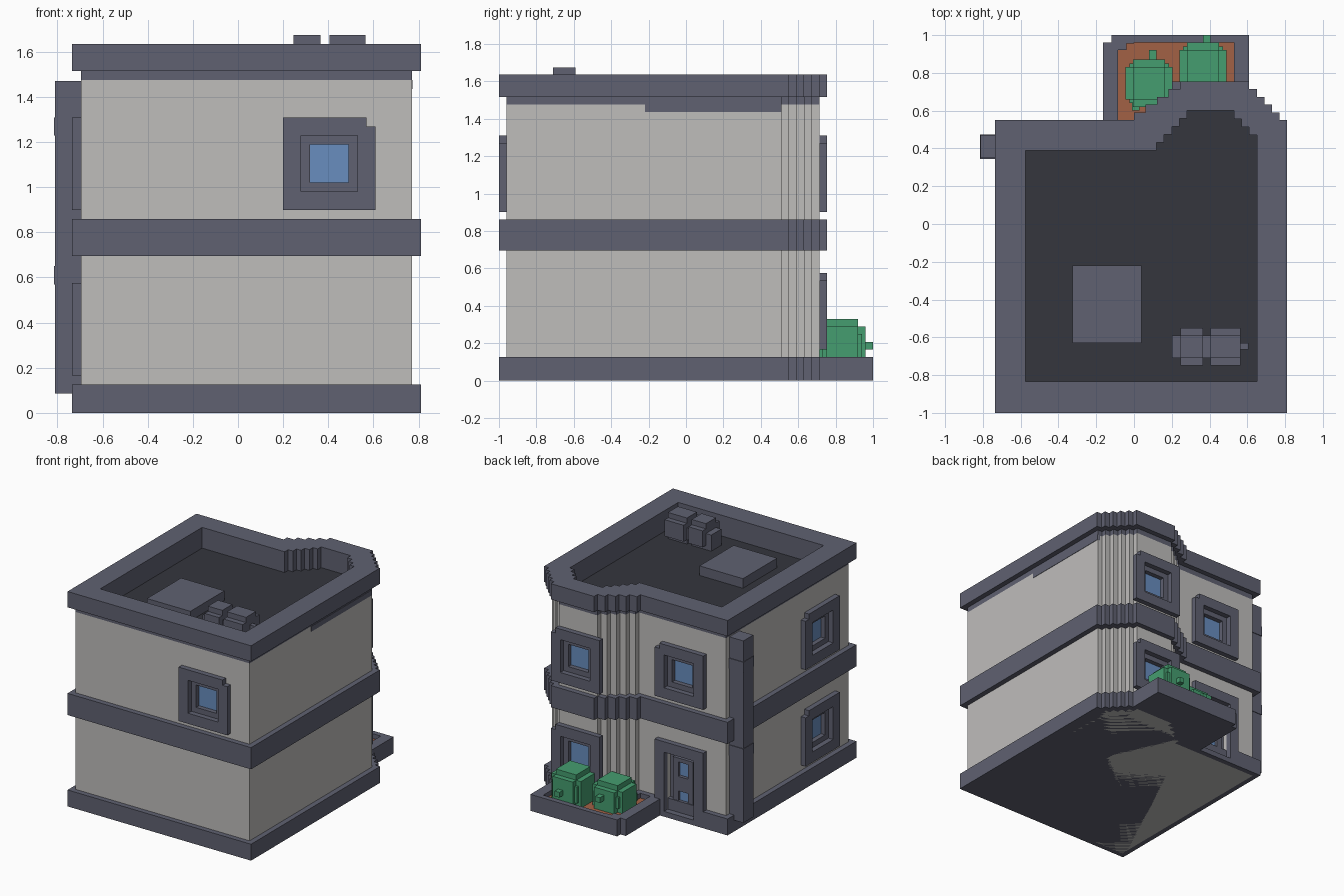
import bpy, bmesh

if "Cube" in bpy.data.objects:
    bpy.data.objects.remove(bpy.data.objects["Cube"])


def material(name, rgb):
    m = bpy.data.materials.new(name)
    m.diffuse_color = (*rgb, 1)
    m.use_nodes = True
    m.node_tree.nodes["Principled BSDF"].inputs["Base Color"].default_value = m.diffuse_color
    return m


WALL = material("plaster", (0.52, 0.51, 0.50))
TRIM = material("trim", (0.115, 0.12, 0.165))
ROOF = material("roof", (0.035, 0.037, 0.047))
GLASS = material("glass", (0.14, 0.27, 0.52))
LEAF = material("leaf", (0.06, 0.34, 0.16))
SOIL = material("soil", (0.36, 0.12, 0.06))


def finish(name, bm, mat):
    bmesh.ops.recalc_face_normals(bm, faces=bm.faces)
    me = bpy.data.meshes.new(name)
    bm.to_mesh(me)
    bm.free()
    ob = bpy.data.objects.new(name, me)
    bpy.context.collection.objects.link(ob)
    if mat:
        me.materials.append(mat)
    return ob


def boxes(name, items, mat=None):
    """One object from boxes given as (x0, x1, y0, y1, z0, z1)."""
    bm = bmesh.new()
    for b in items:
        vs = bmesh.ops.create_cube(bm, size=1)["verts"]
        for v in vs:
            for i in range(3):
                lo, hi = sorted(b[2 * i:2 * i + 2])
                v.co[i] = lo if v.co[i] < 0 else hi
    return finish(name, bm, mat)


def prism(name, pts, z0, z1, mat=None):
    bm = bmesh.new()
    f = bm.faces.new([bm.verts.new((x, y, z0)) for x, y in pts])
    up = bmesh.ops.extrude_face_region(bm, geom=[f])["geom"]
    for v in up:
        if isinstance(v, bmesh.types.BMVert):
            v.co.z = z1
    return finish(name, bm, mat)


def cut(ob, cutter):
    """Subtract the cutter and bake the result."""
    mod = ob.modifiers.new("cut", "BOOLEAN")
    mod.operation, mod.object, mod.solver = "DIFFERENCE", cutter, "EXACT"
    cutter.hide_render = True
    dg = bpy.context.evaluated_depsgraph_get()
    me = bpy.data.meshes.new_from_object(ob.evaluated_get(dg))
    ob.modifiers.clear()
    ob.data = me
    bpy.data.objects.remove(cutter)


def footprint(x0, x1, y0, y1, xa, xb, xc, top, right, n_up, n_down):
    """Plan outline with a stepped bay at the back right corner."""
    pts = [(x0, y0), (x0, y1)]
    y = y1
    for i in range(n_up):
        x = xa + i * (xb - xa) / (n_up - 1)
        pts.append((x, y))
        y += (top - y1) / n_up
        pts.append((x, y))
    for i in range(n_down):
        x = xc + i * (x1 - xc) / n_down
        pts.append((x, y))
        y -= (top - right) / n_down
        pts.append((x, y))
    return pts + [(x1, y), (x1, y0)]


OUTER = footprint(-0.735, 0.81, -1, 0.55, 0.0, 0.245, 0.61, 0.755, 0.55, 5, 5)
BODY = footprint(-0.695, 0.77, -0.96, 0.51, 0.04, 0.245, 0.57, 0.715, 0.51, 5, 5)
INNER = footprint(-0.575, 0.65, -0.835, 0.39, 0.12, 0.28, 0.53, 0.6, 0.47, 5, 3)

# Walls, bands and parapet
walls = prism("walls", BODY, 0, 1.475, WALL)
base = prism("base_band", OUTER, 0, 0.125, TRIM)
cut(base, boxes("door_gap", [(-0.53, -0.12, 0.505, 0.7, -0.1, 0.3)]))
prism("middle_band", OUTER, 0.695, 0.86, TRIM)
for name, pts, z0, z1 in (("cornice", BODY, 1.475, 1.515), ("parapet", OUTER, 1.515, 1.635)):
    ring = prism(name, pts, z0, z1, TRIM)
    cut(ring, prism("inner_cutter", INNER, 1.3, 1.8))
prism("roof_floor", INNER, 1.46, 1.477, ROOF)
boxes("side_trim_strip", [(0.75, 0.773, -0.22, 0.51, 1.435, 1.475)], TRIM)

# Wall faces: (along, outward depth, height) to world boxes
FACES = {
    "front": lambda u0, u1, d0, d1: (u0, u1, -0.96 - d0, -0.96 - d1),
    "back": lambda u0, u1, d0, d1: (u0, u1, 0.51 + d0, 0.51 + d1),
    "bay": lambda u0, u1, d0, d1: (u0, u1, 0.715 + d0, 0.715 + d1),
    "left": lambda u0, u1, d0, d1: (-0.695 - d0, -0.695 - d1, u0, u1),
}


def window(label, face, u, z):
    f = FACES[face]

    def bar(a0, a1, b0, b1, d0, d1):
        return (*f(u + a0, u + a1, d0, d1), z + b0, z + b1)
    cut(walls, boxes("hole", [bar(0.08, 0.33, 0.08, 0.33, -0.045, 0.1)]))
    boxes(label + "_frame", [
        bar(0, 0.41, 0, 0.08, 0, 0.04), bar(0, 0.08, 0.08, 0.33, 0, 0.04),
        bar(0.33, 0.41, 0.08, 0.37, 0, 0.04), bar(0, 0.37, 0.33, 0.41, 0, 0.04)], TRIM)
    boxes(label + "_sash", [
        bar(0.08, 0.33, 0.08, 0.12, -0.045, 0), bar(0.08, 0.33, 0.29, 0.33, -0.045, 0),
        bar(0.08, 0.12, 0.12, 0.29, -0.045, 0), bar(0.29, 0.33, 0.12, 0.29, -0.045, 0)], TRIM)
    boxes(label + "_glass", [bar(0.12, 0.29, 0.12, 0.29, -0.045, -0.035)], GLASS)


window("front_window", "front", 0.2, 0.9)
window("back_window", "back", -0.53, 0.9)
for level, z in (("upper", 0.9), ("lower", 0.165)):
    window(level + "_bay_window", "bay", 0.2, z)
    window(level + "_side_window", "left", -0.80, z)

# Door with two small panes
cut(walls, boxes("hole", [(-0.45, -0.2, 0.465, 0.6, 0.04, 0.49)]))
boxes("door_frame", [(-0.53, -0.45, 0.505, 0.55, 0, 0.57), (-0.2, -0.12, 0.505, 0.55, 0, 0.57),
                     (-0.45, -0.2, 0.505, 0.55, 0.49, 0.57), (-0.45, -0.2, 0.505, 0.55, 0, 0.04)], TRIM)
boxes("door_leaf", [(-0.41, -0.24, 0.465, 0.5, z0, z1) for z0, z1 in
                    ((0.04, 0.1), (0.2, 0.31), (0.42, 0.45))] +
      [(x, x + 0.045, 0.465, 0.5, 0.04, 0.45) for x in (-0.41, -0.285)], TRIM)
boxes("door_back", [(-0.45, -0.2, 0.465, 0.475, 0.04, 0.49)], TRIM)
boxes("door_glass", [(-0.365, -0.285, 0.465, 0.482, z, z + 0.105) for z in (0.1, 0.315)], GLASS)

# Drain pipe on the left side
boxes("drain_pipe", [(-0.775, -0.69, 0.35, 0.47, 0.085, 1.47), (-0.812, -0.775, 0.35, 0.47, 0.085, 1.47)], TRIM)
boxes("pipe_clamps", [(-0.815, -0.695, 0.345, 0.475, z, z + 0.08) for z in (0.57, 1.23)], TRIM)

# Planter: floor and rim with a clipped corner
boxes("planter", [
    (-0.12, 0.61, 0.55, 0.96, 0, 0.07), (-0.165, -0.085, 0.54, 0.96, 0, 0.125),
    (0.53, 0.61, 0.6, 1, 0, 0.125), (-0.12, 0.61, 0.96, 1, 0, 0.125),
    (-0.12, -0.04, 0.92, 0.98, 0, 0.125), (-0.04, 0.0, 0.955, 1, 0, 0.125)], TRIM)
boxes("soil", [(-0.085, 0.53, 0.54, 0.96, 0.06, 0.088)], SOIL)


def bush(name, x, y, h, bumps):
    boxes(name, [(x - 0.125, x + 0.125, y - 0.085, y + 0.085, 0.08, h - 0.04),
                 (x - 0.085, x + 0.085, y - 0.125, y + 0.125, 0.08, h - 0.04),
                 (x - 0.105, x + 0.105, y - 0.105, y + 0.105, 0.125, h - 0.08),
                 (x - 0.085, x + 0.085, y - 0.085, y + 0.085, 0.2, h)] + bumps, LEAF)


bush("left_bush", 0.08, 0.745, 0.29, [(0.08, 0.12, 0.85, 0.92, 0.17, 0.21),
                                     (-0.01, 0.03, 0.6, 0.7, 0.09, 0.15)])
bush("right_bush", 0.365, 0.835, 0.33, [(0.365, 0.405, 0.94, 1.0, 0.165, 0.205)])

# Rooftop hatch and twin cooling units
boxes("roof_hatch", [(-0.325, 0.04, -0.63, -0.22, 1.47, 1.55)], TRIM)
for side, x0, x1 in (("left", 0.245, 0.365), ("right", 0.405, 0.565)):
    boxes(side + "_cooling_unit", [(x0, x1, -0.71, -0.59, 1.47, 1.675),
                                   (x0, x1, -0.75, -0.55, 1.51, 1.635)], TRIM)
boxes("cooling_pipes", [(0.2, 0.25, -0.71, -0.59, 1.47, 1.6), (0.36, 0.41, -0.71, -0.59, 1.51, 1.6),
                        (0.56, 0.605, -0.665, -0.63, 1.55, 1.6)], TRIM)
